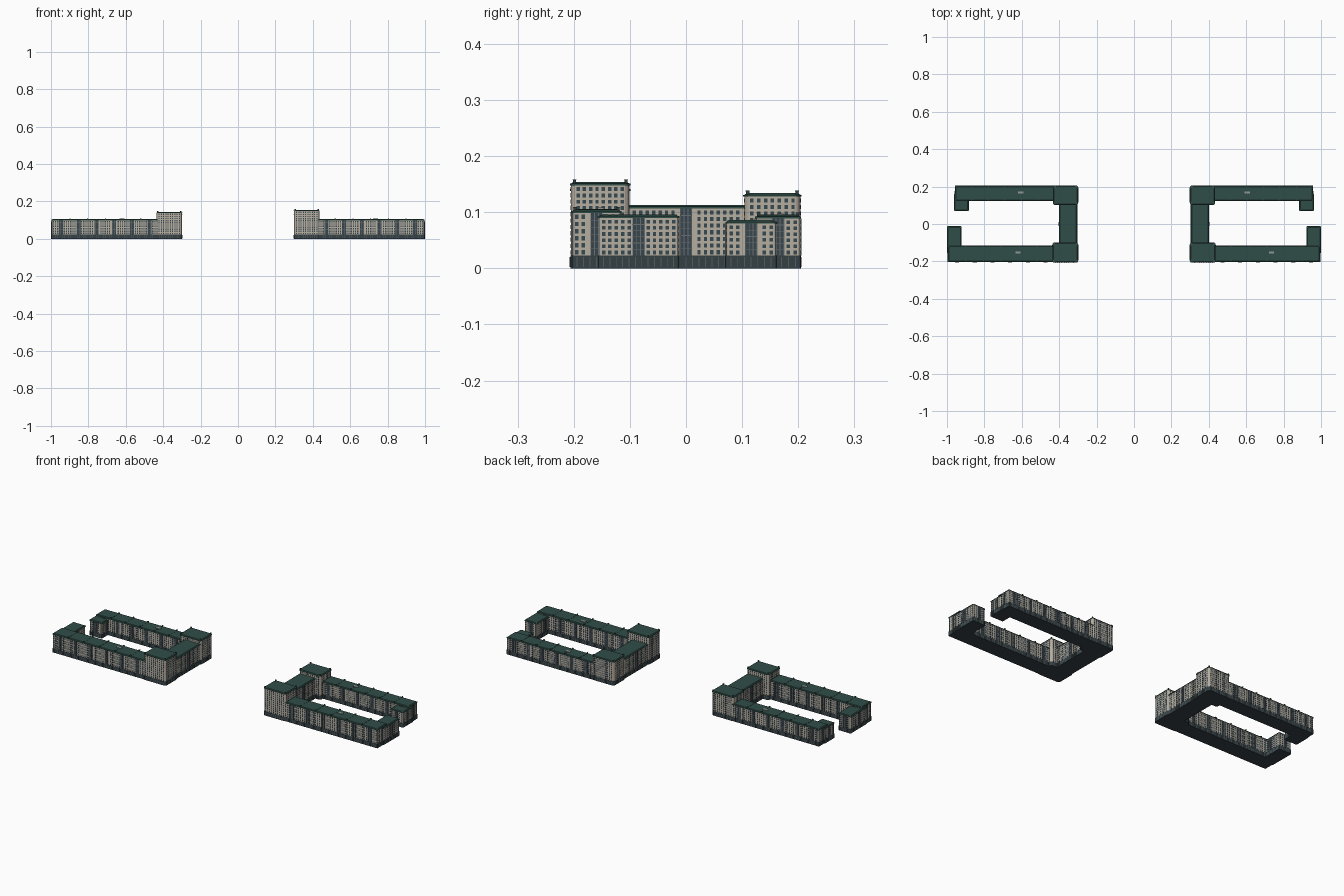
import bpy, bmesh, math

if "Cube" in bpy.data.objects:
    bpy.data.objects.remove(bpy.data.objects["Cube"])


def material(name, rgb):
    m = bpy.data.materials.new(name)
    m.diffuse_color = (*rgb, 1)
    m.use_nodes = True
    m.node_tree.nodes["Principled BSDF"].inputs["Base Color"].default_value = m.diffuse_color
    return m


MATS = {
    "walls": material("pale_stone", (0.47, 0.42, 0.35)),
    "podium": material("dark_slate", (0.035, 0.052, 0.06)),
    "podium_piers": material("grey_pier", (0.09, 0.11, 0.115)),
    "roofs": material("green_roof", (0.03, 0.075, 0.064)),
    "windows": material("window_glass", (0.035, 0.065, 0.08)),
    "glazed_bays": material("bay_glass", (0.04, 0.06, 0.075)),
    "bay_slabs": material("bay_slab", (0.14, 0.16, 0.165)),
    "chimneys": material("chimney", (0.03, 0.05, 0.05)),
    "roof_hatches": material("hatch_grey", (0.3, 0.32, 0.3)),
}

PODIUM = 0.023
FLOOR = 0.0112
COLUMN = 0.0115


def prism(bm, x0, x1, y0, y1, z0, z1, r=0.0, inset=0.0):
    """Upright box with optional rounded corners and a chamfer-like inset top."""
    def ring(z, d):
        a, b, c, e = x0 + d, x1 - d, y0 + d, y1 - d
        if r == 0:
            pts = [(a, c), (b, c), (b, e), (a, e)]
        else:
            pts = []
            for k, (cx, cy) in enumerate([(a + r, c + r), (b - r, c + r),
                                          (b - r, e - r), (a + r, e - r)]):
                for i in range(5):
                    t = math.pi + k * math.pi / 2 + i * math.pi / 8
                    pts.append((cx + r * math.cos(t), cy + r * math.sin(t)))
        return [bm.verts.new((x, y, z)) for x, y in pts]
    low, top = ring(z0, 0), ring(z1, inset)
    n = len(low)
    bm.faces.new(low[::-1])
    bm.faces.new(top)
    for i in range(n):
        j = (i + 1) % n
        bm.faces.new((low[i], low[j], top[j], top[i]))


def complex_of_blocks(prefix, s, tower_front, tower_back, hatch_front):
    """One C-shaped complex; s = 1 is the right one, s = -1 the left."""
    bms = {k: bmesh.new() for k in MATS}
    # inner x, outer x, y0, y1, height, corner radius, bay pitch
    layout = [
        (0.305, 0.400, -0.11, 0.11, 0.110, 0.0, 0.22),           # connector
        (0.300, 0.435, -0.205, -0.101, tower_front, 0.012, 0),   # front tower
        (0.300, 0.432, 0.104, 0.204, tower_back, 0.012, 0),      # back tower
        (0.425, 0.994, -0.202, -0.117, 0.102, 0.003, 0.095),     # front wing
        (0.425, 0.956, 0.125, 0.203, 0.092, 0.003, 0.09),        # back wing
        (0.924, 0.998, -0.155, -0.014, 0.093, 0.004, 0.12),      # front return
        (0.885, 0.960, 0.072, 0.160, 0.083, 0.004, 0.1),         # back return
    ]
    blocks = [(min(s * a, s * b), max(s * a, s * b), *rest) for a, b, *rest in layout]

    def hidden(me, x, y, z):
        return any(i != me and b[0] < x < b[1] and b[2] < y < b[3] and z < b[4]
                   for i, b in enumerate(blocks))

    for me, (x0, x1, y0, y1, h, r, pitch) in enumerate(blocks):
        # Massing: podium, walls, overhanging roof
        e = 0.0012
        prism(bms["podium"], x0 - e, x1 + e, y0 - e, y1 + e, 0, PODIUM, r)
        prism(bms["walls"], x0, x1, y0, y1, PODIUM, h - 0.003, r)
        o = 0.002
        prism(bms["roofs"], x0 - o, x1 + o, y0 - o, y1 + o, h - 0.003, h, r)
        prism(bms["roofs"], x0, x1, y0, y1, h, h + 0.003, r, 0.004)

        # Facades: (runs along x?, wall position, outward sign, start, end)
        for along_x, wall, out, a, b in [(True, y0, -1, x0, x1), (True, y1, 1, x0, x1),
                                         (False, x0, -1, y0, y1), (False, x1, 1, y0, y1)]:
            def place(part, u, half, z0, z1, depth):
                n0, n1 = sorted((wall - out * 0.0004, wall + out * depth))
                p = wall + out * 0.003
                if hidden(me, *((u, p) if along_x else (p, u)), z1):
                    return
                if along_x:
                    prism(bms[part], u - half, u + half, n0, n1, z0, z1)
                else:
                    prism(bms[part], n0, n1, u - half, u + half, z0, z1)

            bays = []
            if pitch:
                n = max(1, round((b - a) / pitch))
                bays = [a + (i + 0.5) * (b - a) / n for i in range(n)]
            floors = int((h - 0.004 - PODIUM) / FLOOR + 0.3)
            step = (h - 0.004 - PODIUM) / floors
            # Window grid and podium piers
            m = r * 0.6
            cols = max(1, round((b - a - 2 * m) / COLUMN))
            w = (b - a - 2 * m) / cols
            for c in range(cols):
                u = a + m + (c + 0.5) * w
                place("podium_piers", u, 0.0008, 0.002, PODIUM - 0.003, 0.0022)
                if any(abs(u - v) < 0.0135 for v in bays):
                    continue
                for f in range(floors):
                    z = PODIUM + f * step
                    place("windows", u, 0.0031, z + 0.002, z + step - 0.0025, 0.0007)
            # Glazed bays with a slab at every floor
            for u in bays:
                place("glazed_bays", u, 0.0105, PODIUM, h - 0.003, 0.0018)
                for f in range(1, floors):
                    z = PODIUM + f * step
                    place("bay_slabs", u, 0.0105, z - 0.0006, z + 0.0006, 0.0028)
                for du in (-0.0105, -0.0035, 0.0035, 0.0105):
                    place("bay_slabs", u + du, 0.0006, PODIUM, h - 0.003, 0.0026)

        # Chimneys: tower corners, or a row along both long wing edges
        if pitch == 0:
            spots = [(x, y) for x in (x0 + 0.006, x1 - 0.006) for y in (y0 + 0.006, y1 - 0.006)]
        elif x1 - x0 > 0.3:
            n = round((x1 - x0) / pitch)
            spots = [(x0 + i * (x1 - x0) / n, y) for i in range(1, n)
                     for y in (y0 + 0.004, y1 - 0.004)]
            for i in range(1, n):
                x = x0 + i * (x1 - x0) / n
                prism(bms["roofs"], x - 0.001, x + 0.001, y0 + 0.003, y1 - 0.003,
                      h + 0.002, h + 0.0038)
        else:
            spots = []
        for x, y in spots:
            if not hidden(me, x, y, h + 0.003):
                prism(bms["chimneys"], x - 0.0028, x + 0.0028, y - 0.0028, y + 0.0028,
                      h, h + 0.006)
                prism(bms["roofs"], x - 0.0036, x + 0.0036, y - 0.0036, y + 0.0036,
                      h + 0.006, h + 0.0075)

    # Grey roof hatches
    for x, y, z in [(hatch_front, -0.152, 0.104), (s * 0.605, 0.168, 0.094)]:
        prism(bms["roof_hatches"], x - 0.014, x + 0.014, y - 0.006, y + 0.006, z, z + 0.004)

    for part, bm in bms.items():
        me = bpy.data.meshes.new(f"{prefix}_{part}")
        bm.to_mesh(me)
        bm.free()
        me.materials.append(MATS[part])
        bpy.context.collection.objects.link(bpy.data.objects.new(me.name, me))


complex_of_blocks("right", 1, 0.151, 0.131, 0.735)
complex_of_blocks("left", -1, 0.141, 0.131, -0.62)
